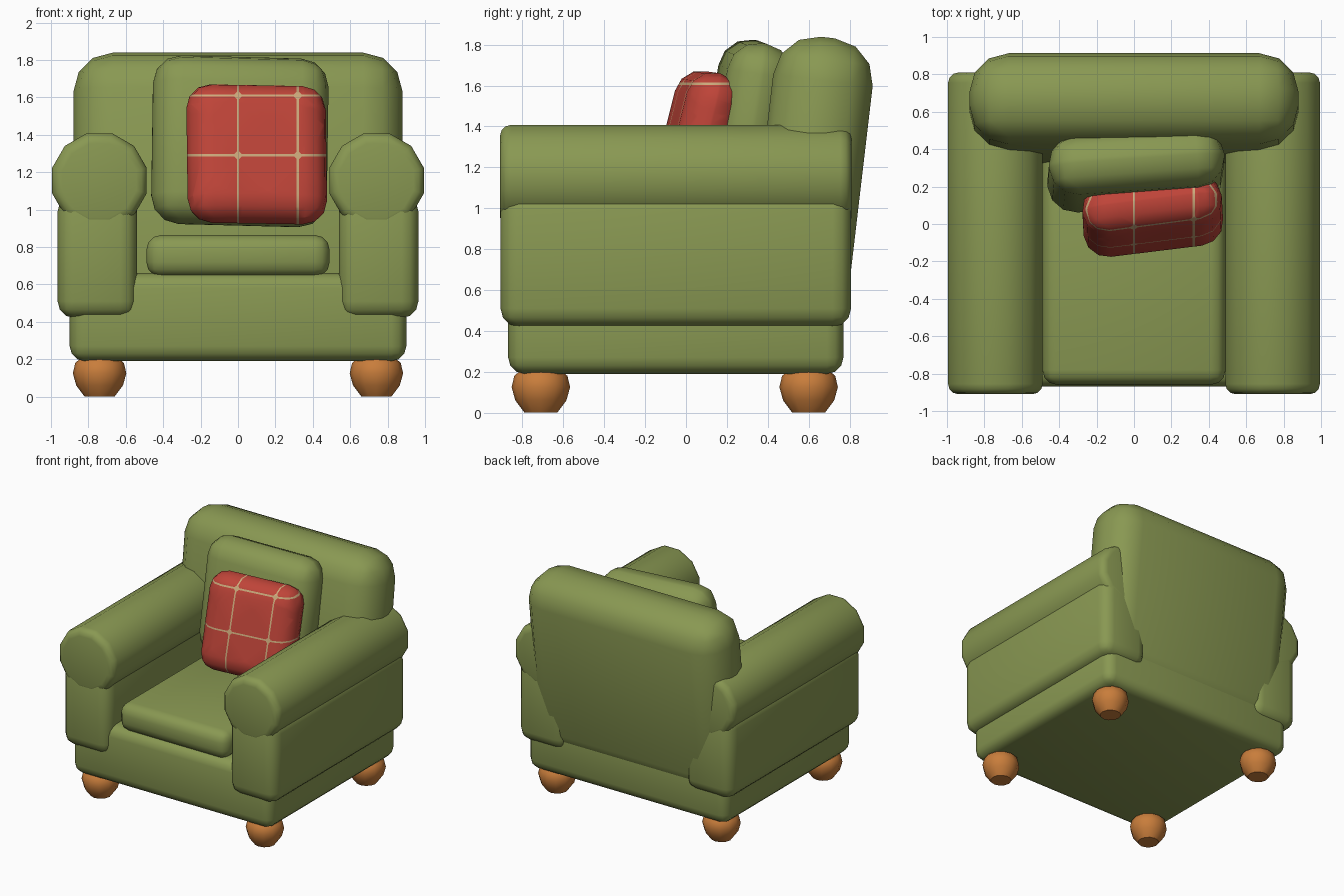
import bpy, bmesh
from math import radians, pi, cos, sin
from mathutils import Matrix, Euler, Vector

cube = bpy.data.objects.get("Cube")
if cube:
    bpy.data.objects.remove(cube, do_unlink=True)


def material(name, rgb):
    m = bpy.data.materials.new(name)
    m.use_nodes = True
    m.diffuse_color = (*rgb, 1)
    m.node_tree.nodes["Principled BSDF"].inputs["Base Color"].default_value = (*rgb, 1)
    return m


green = material("green fabric", (0.25, 0.315, 0.085))
red = material("red fabric", (0.52, 0.058, 0.04))
tan = material("tan thread", (0.61, 0.40, 0.20))
wood = material("orange wood", (0.58, 0.205, 0.044))


def finish(name, bm, *mats):
    bmesh.ops.recalc_face_normals(bm, faces=bm.faces)
    mesh = bpy.data.meshes.new(name)
    bm.to_mesh(mesh)
    bm.free()
    for m in mats:
        mesh.materials.append(m)
    ob = bpy.data.objects.new(name, mesh)
    bpy.context.collection.objects.link(ob)
    bpy.ops.object.select_all(action='DESELECT')
    ob.select_set(True)
    bpy.context.view_layer.objects.active = ob
    bpy.ops.object.shade_smooth_by_angle(angle=radians(42))
    return ob


def soft_box(size, loc, bevel, tilt=0, roll=0, turn=0):
    """Rounded box; a positive tilt leans the top backwards."""
    bm = bmesh.new()
    bmesh.ops.create_cube(bm, size=1, matrix=Matrix.Diagonal((*size, 1)))
    bmesh.ops.bevel(bm, geom=bm.edges[:], offset=bevel, segments=3, profile=0.5,
                    affect='EDGES', clamp_overlap=True)
    turn_m = Euler((radians(-tilt), radians(roll), radians(turn))).to_matrix().to_4x4()
    bm.transform(Matrix.Translation(loc) @ turn_m)
    return bm


# Upholstered body
finish("base", soft_box((1.8, 1.64, 0.47), (0, -0.05, 0.425), 0.08), green)
finish("seat_cushion", soft_box((0.98, 1.3, 0.225), (0, -0.21, 0.752), 0.08), green)
finish("backrest", soft_box((1.76, 0.49, 1.48), (0, 0.608, 1.1), 0.21, tilt=6.7), green)
finish("back_cushion", soft_box((0.94, 0.32, 0.91), (0.01, 0.29, 1.365), 0.15,
                                tilt=9, roll=1.5, turn=4), green)

# Arms: padded panel below, round bolster above
for side, sx in (("left", 1), ("right", -1)):
    finish(side + "_arm_panel",
           soft_box((0.425, 1.715, 0.66), (sx * 0.752, -0.05, 0.75), 0.09), green)
    bm = bmesh.new()
    bmesh.ops.create_cone(bm, cap_ends=True, segments=12, radius1=0.262, radius2=0.262,
                          depth=1.72, matrix=Matrix.Rotation(pi / 2, 4, 'X') @ Matrix.Rotation(pi / 12, 4, 'Z'))
    rims = [e for e in bm.edges if abs(e.verts[0].co.y - e.verts[1].co.y) < 0.01]
    bmesh.ops.bevel(bm, geom=rims, offset=0.055, segments=3, profile=0.5, affect='EDGES')
    bm.transform(Matrix.Translation((sx * 0.741, -0.05, 1.155)))
    finish(side + "_arm_bolster", bm, green)

# Throw pillow with a woven grid of thin lines and diamonds at the crossings
columns, rows = (0, 0.32), (1.29, 1.61)
half, diamond = 0.006, 0.026
bm = soft_box((0.75, 0.27, 0.76), (0.1, 0.045, 1.295), 0.13, tilt=14, roll=1, turn=7)


def cut(point, normal):
    bmesh.ops.bisect_plane(bm, geom=bm.verts[:] + bm.edges[:] + bm.faces[:], dist=1e-5,
                           plane_co=point, plane_no=Vector(normal).normalized())


for s in (-1, 1):
    for x in columns:
        cut((x + s * half, 0, 0), (1, 0, 0))
    for z in rows:
        cut((0, 0, z + s * half), (0, 0, 1))
    for x in columns:
        for z in rows:
            for slope in (-1, 1):
                cut((x + s * diamond, 0, z), (1, 0, slope))
for f in bm.faces:
    c = f.calc_center_median()
    dx = min(abs(c.x - x) for x in columns)
    dz = min(abs(c.z - z) for z in rows)
    f.material_index = int(min(dx, dz) < half or dx + dz < diamond)
finish("throw_pillow", bm, red, tan)

# Turned bun feet
profile = ((0.08, 0), (0.125, 0.06), (0.143, 0.125), (0.13, 0.18), (0.09, 0.215))
for end, y in (("front", -0.71), ("back", 0.6)):
    for side, sx in (("left", 1), ("right", -1)):
        bm = bmesh.new()
        n = 12
        rings = [[bm.verts.new((sx * 0.74 + r * cos(2 * pi * i / n), y + r * sin(2 * pi * i / n), z))
                  for i in range(n)] for r, z in profile]
        for a, b in zip(rings, rings[1:]):
            for i in range(n):
                j = (i + 1) % n
                bm.faces.new((a[i], a[j], b[j], b[i]))
        bm.faces.new(rings[0])
        bm.faces.new(rings[-1])
        finish(f"{end}_{side}_foot", bm, wood)
